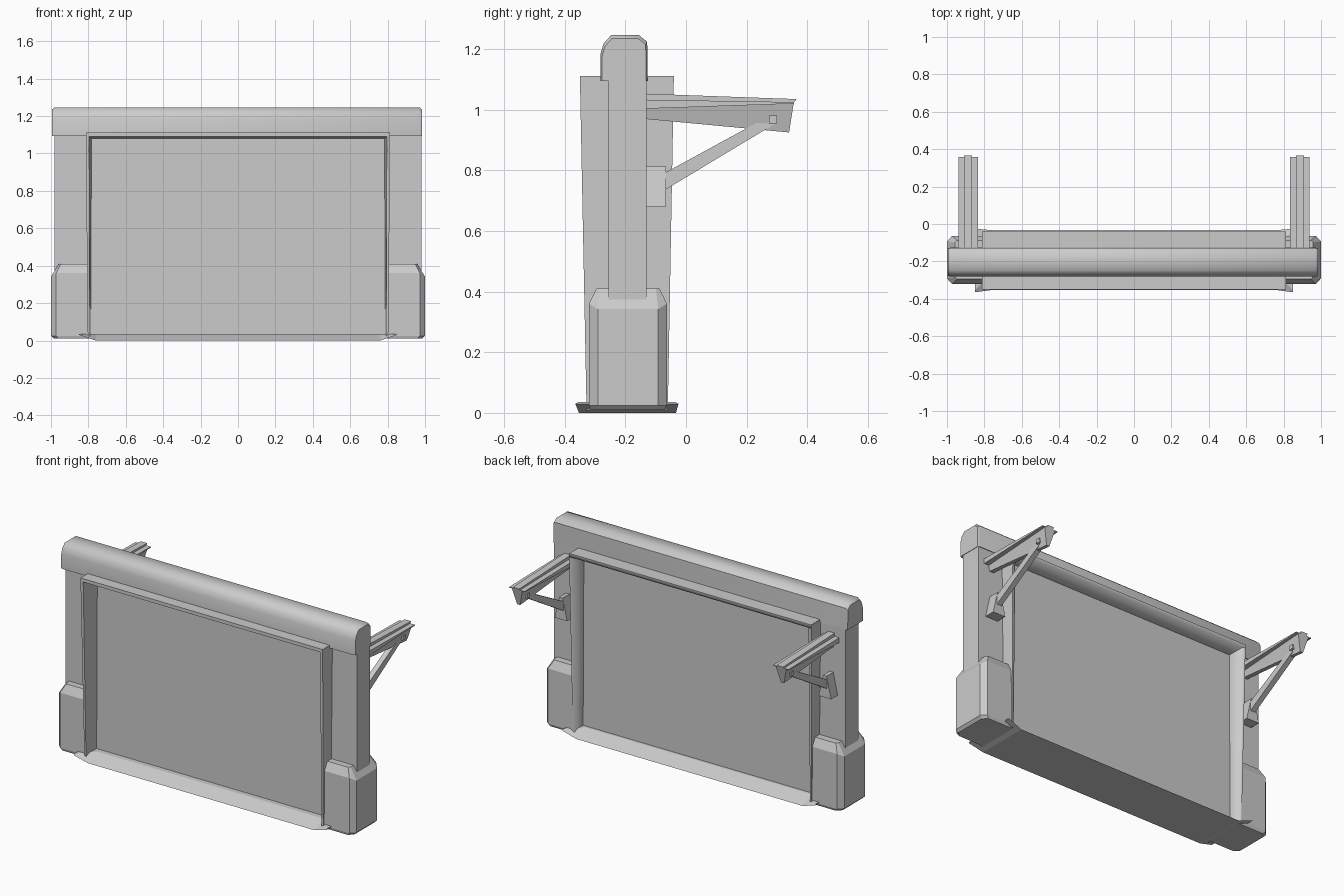
import bpy, bmesh, math
from mathutils import Vector

if "Cube" in bpy.data.objects:
    bpy.data.objects.remove(bpy.data.objects["Cube"])


def finish(name, bm, mirror=False, smooth=None):
    bmesh.ops.recalc_face_normals(bm, faces=bm.faces)
    me = bpy.data.meshes.new(name)
    bm.to_mesh(me)
    bm.free()
    ob = bpy.data.objects.new(name, me)
    bpy.context.collection.objects.link(ob)
    if mirror:
        ob.modifiers.new("mirror", 'MIRROR')
    if smooth:
        bpy.ops.object.select_all(action='DESELECT')
        ob.select_set(True)
        bpy.context.view_layer.objects.active = ob
        bpy.ops.object.shade_smooth_by_angle(angle=math.radians(smooth))
    return ob


def loft(name, rings, **kw):
    """Skin matching closed rings of points and cap both ends."""
    bm = bmesh.new()
    rows = [[bm.verts.new(p) for p in r] for r in rings]
    n = len(rows[0])
    for a, b in zip(rows, rows[1:]):
        for i in range(n):
            j = (i + 1) % n
            bm.faces.new((a[i], a[j], b[j], b[i]))
    bm.faces.new(rows[0])
    bm.faces.new(rows[-1])
    return finish(name, bm, **kw)


def rect(x0, x1, y0, y1, z):
    return [(x0, y0, z), (x1, y0, z), (x1, y1, z), (x0, y1, z)]


def box(name, x, y, z, **kw):
    return loft(name, [rect(*x, *y, z[0]), rect(*x, *y, z[1])], **kw)


# Wall posts and thick door panel
PF, PB = -0.232, -0.138
box("post", (0.8, 0.98), (-0.256, -0.13), (0.1, 1.096), mirror=True)
box("door_panel", (-0.795, 0.795), (PF, PB), (0.02, 1.09))

# Chunky chamfered post bases
def base_ring(z, xo, xc, y0, y1, c, zo=None):
    zo = z if zo is None else zo
    return [(0.80, y0, z), (xc, y0, z), (xo, y0 + c, zo),
            (xo, y1 - c, zo), (xc, y1, z), (0.80, y1, z)]

loft("post_base", [
    base_ring(0.01, 0.985, 0.96, -0.315, -0.07, 0.027),
    base_ring(0.025, 1.0, 0.972, -0.32, -0.063, 0.029),
    base_ring(0.36, 1.0, 0.972, -0.32, -0.063, 0.029, 0.342),
    base_ring(0.41, 0.957, 0.947, -0.295, -0.087, 0.012),
], mirror=True)

# Rounded lintel with slightly drawn-in ends
profile = [(-0.282, 1.094), (-0.282, 1.185), (-0.272, 1.218), (-0.247, 1.246),
           (-0.155, 1.246), (-0.128, 1.224), (-0.126, 1.094)]
cy, cz = -0.2, 1.094

def lintel_ring(x, s):
    return [(x, cy + (y - cy) * s, cz + (z - cz) * s) for y, z in profile]

loft("lintel", [lintel_ring(-0.995, 0.93), lintel_ring(-0.982, 1),
                lintel_ring(0.97, 1), lintel_ring(0.983, 0.93)], smooth=40)

# Deep door frame: lips front and back, thickening slightly towards the panel
def frame_ring(z, xo, lip, xi, y0, y1):
    return [(xo, y0, z), (xo, y1, z), (xo - lip, y1, z),
            (xi, PB, z), (xi, PF, z), (xo - lip, y0, z)]

loft("frame_side", [frame_ring(0.01, 0.803, 0.011, 0.788, -0.328, -0.06),
                    frame_ring(1.11, 0.814, 0.018, 0.783, -0.35, -0.04)],
     mirror=True, smooth=85)
top = [(-0.35, 1.111), (-0.04, 1.111), (-0.04, 1.09), (PB, 1.08),
       (PF, 1.08), (-0.35, 1.09)]
loft("frame_top", [[(x, y, z) for y, z in top] for x in (-0.812, 0.812)], smooth=85)

# Sill: sloped front and back, ends curling up to tips
def sill_ring(x, y0, y1, z0, inset, z1):
    return [(x, y0, z0), (x, y0 + inset, z1), (x, y1 - inset, z1), (x, y1, z0)]

end = (-0.365, -0.025, 0.03, 0.01, 0.036)
mid = (-0.353, -0.033, 0.0, 0.09, 0.036)
loft("sill", [sill_ring(-0.85, *end), sill_ring(-0.76, *mid),
              sill_ring(0.76, *mid), sill_ring(0.85, *end)])

# Rear bracket arms: ridge on top, wide flange, web below that flares at the tip
BX = 0.887

def arm_ring(ys, zs, root, foot):
    right = [(0.021, ys[0], zs[0]), (0.021, ys[1], zs[1]), (0.052, ys[1], zs[1]),
             (0.052, ys[2], zs[2]), (root, ys[2], zs[2]), (foot, ys[3], zs[3])]
    return ([(BX + x, y, z) for x, y, z in right] +
            [(BX - x, y, z) for x, y, z in reversed(right)])

loft("bracket_arm", [
    arm_ring([-0.14] * 4, (1.053, 1.033, 1.003, 0.97), 0.02, 0.014),
    arm_ring((0.365, 0.357, 0.355, 0.34), (1.035, 1.025, 1.02, 0.925), 0.035, 0.01)],
    mirror=True)

# Diagonal struts
a, b = Vector((BX, -0.085, 0.755)), Vector((BX, 0.285, 0.967))
n = Vector((0, -(b - a).z, (b - a).y)).normalized()
w = Vector((0.016, 0, 0))

def strut_ring(p, h):
    return [p - w - n * h, p + w - n * h, p + w + n * h, p - w + n * h]

loft("bracket_strut", [strut_ring(a, 0.025), strut_ring(b, 0.016)], mirror=True)

# Square pins holding the struts
box("bracket_pin", (BX - 0.03, BX + 0.03), (0.274, 0.3), (0.955, 0.981), mirror=True)

# Wall plates, narrowing upward
loft("bracket_plate", [rect(BX - 0.042, BX + 0.042, -0.14, -0.066, 0.68),
                       rect(BX - 0.012, BX + 0.012, -0.14, -0.066, 0.813)], mirror=True)
